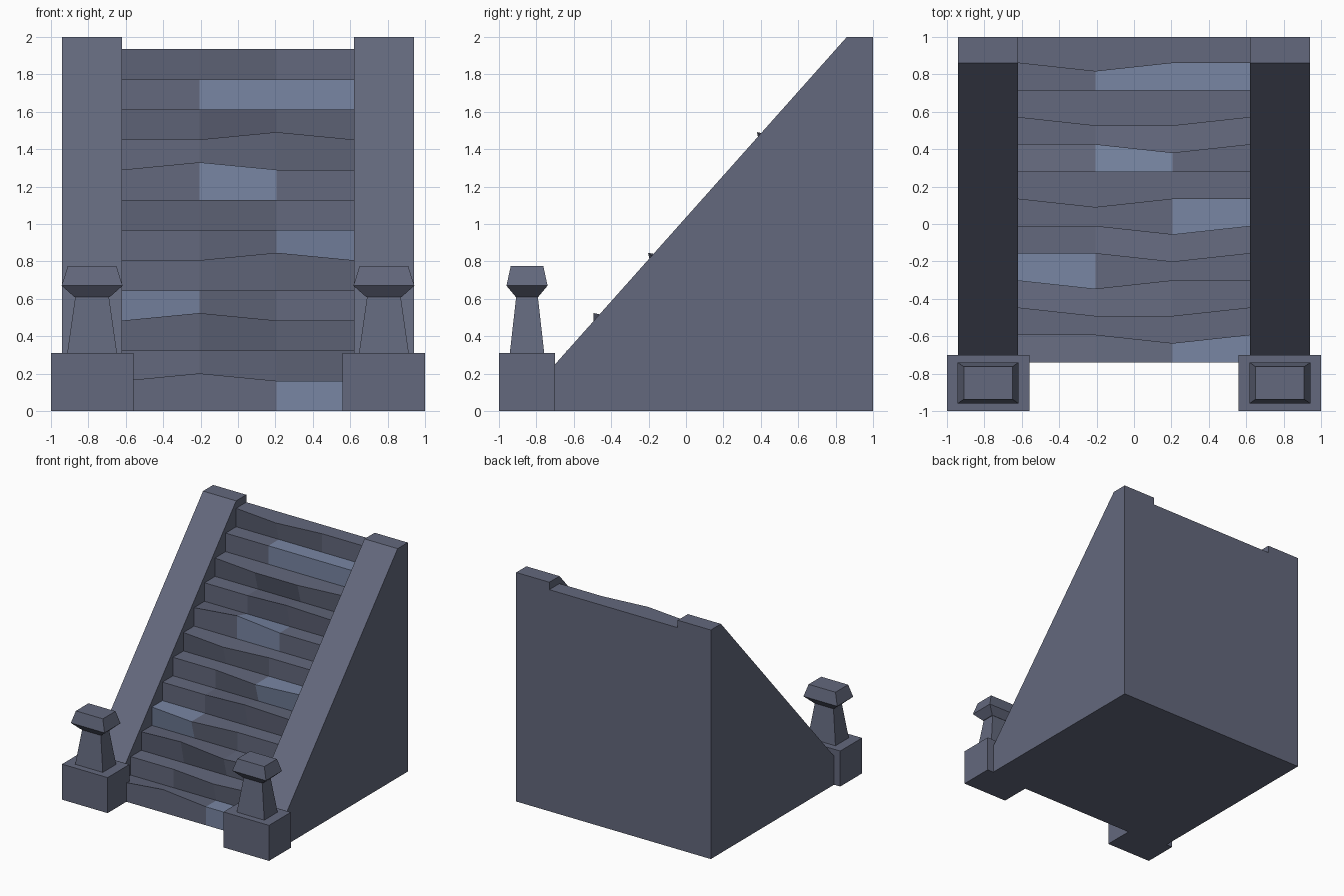
import bpy, bmesh

if "Cube" in bpy.data.objects:
    bpy.data.objects.remove(bpy.data.objects["Cube"])

def material(name, rgb):
    m = bpy.data.materials.new(name)
    m.diffuse_color = (*rgb, 1)
    m.use_nodes = True
    m.node_tree.nodes["Principled BSDF"].inputs["Base Color"].default_value = m.diffuse_color
    return m

STONE = material("slate_stone", (0.126, 0.14, 0.205))
PALE = material("pale_stone", (0.19, 0.24, 0.37))

def finish(bm, name, mats):
    bmesh.ops.recalc_face_normals(bm, faces=bm.faces)
    me = bpy.data.meshes.new(name)
    bm.to_mesh(me)
    bm.free()
    for m in mats:
        me.materials.append(m)
    ob = bpy.data.objects.new(name, me)
    bpy.context.collection.objects.link(ob)
    return ob

def loft(name, rings):
    """Closed solid through a list of equal-length vertex rings."""
    bm = bmesh.new()
    vs = [[bm.verts.new(p) for p in ring] for ring in rings]
    n = len(vs[0])
    for a, b in zip(vs, vs[1:]):
        for i in range(n):
            j = (i + 1) % n
            bm.faces.new((a[i], a[j], b[j], b[i]))
    bm.faces.new(vs[0])
    bm.faces.new(vs[-1])
    return finish(bm, name, [STONE])

def rect(cx, cy, hx, hy, z):
    return [(cx - hx, cy - hy, z), (cx + hx, cy - hy, z),
            (cx + hx, cy + hy, z), (cx - hx, cy + hy, z)]

# Staircase: 12 steps in three bays, with worn nosings at the inner columns
STEPS, RISE, RUN, Y0 = 12, 1.935 / 12, 0.1455, -0.74
XS = (-0.62, -0.207, 0.207, 0.62)
forward = {(2, 2), (3, 1), (3, 2), (4, 1), (5, 2), (6, 2), (7, 1),
           (9, 2), (10, 1), (10, 2), (12, 1)}
raised = {(1, 1), (3, 1), (5, 2), (8, 1), (9, 2)}
pale_blocks = {(1, 2), (4, 0), (6, 2), (8, 1), (11, 1), (11, 2)}

bm = bmesh.new()
rows = [[bm.verts.new((x, Y0, 0)) for x in XS]]
for s in range(1, STEPS + 1):
    y, z = Y0 + RUN * (s - 1), RISE * s
    rows.append([bm.verts.new((x, y - 0.045 * ((s, c) in forward),
                               z + 0.04 * ((s, c) in raised)))
                 for c, x in enumerate(XS)])
    back = y + RUN if s < STEPS else 1.0
    rows.append([bm.verts.new((x, back, z)) for x in XS])
rows.append([bm.verts.new((x, 1.0, 0)) for x in XS])
for r, row in enumerate(rows):
    nxt = rows[(r + 1) % len(rows)]
    for c in range(3):
        f = bm.faces.new((row[c], row[c + 1], nxt[c + 1], nxt[c]))
        f.material_index = int((r // 2 + 1, c) in pale_blocks)
for c in (0, 3):
    bm.faces.new([row[c] for row in rows])
finish(bm, "stairs", [STONE, PALE])

# Sloped side walls and the posts at their feet
RAMP = [(-0.70, 0), (-0.70, 0.25), (0.86, 2), (1, 2), (1, 0)]
for side, sx in (("left", -1), ("right", 1)):
    loft(side + "_side_wall",
         [[(sx * x, y, z) for y, z in RAMP] for x in (0.62, 0.94)])
    cx, cy = sx * 0.78, -0.85
    loft(side + "_post_base", [rect(cx, cy, 0.22, 0.15, z) for z in (0, 0.31)])
    loft(side + "_post_shaft", [rect(cx, cy, 0.133, 0.092, 0.31),
                                rect(cx, cy, 0.09, 0.058, 0.61)])
    loft(side + "_post_cap", [rect(cx, cy, 0.095, 0.06, 0.61),
                              rect(cx, cy, 0.163, 0.11, 0.67),
                              rect(cx, cy, 0.13, 0.087, 0.775)])
